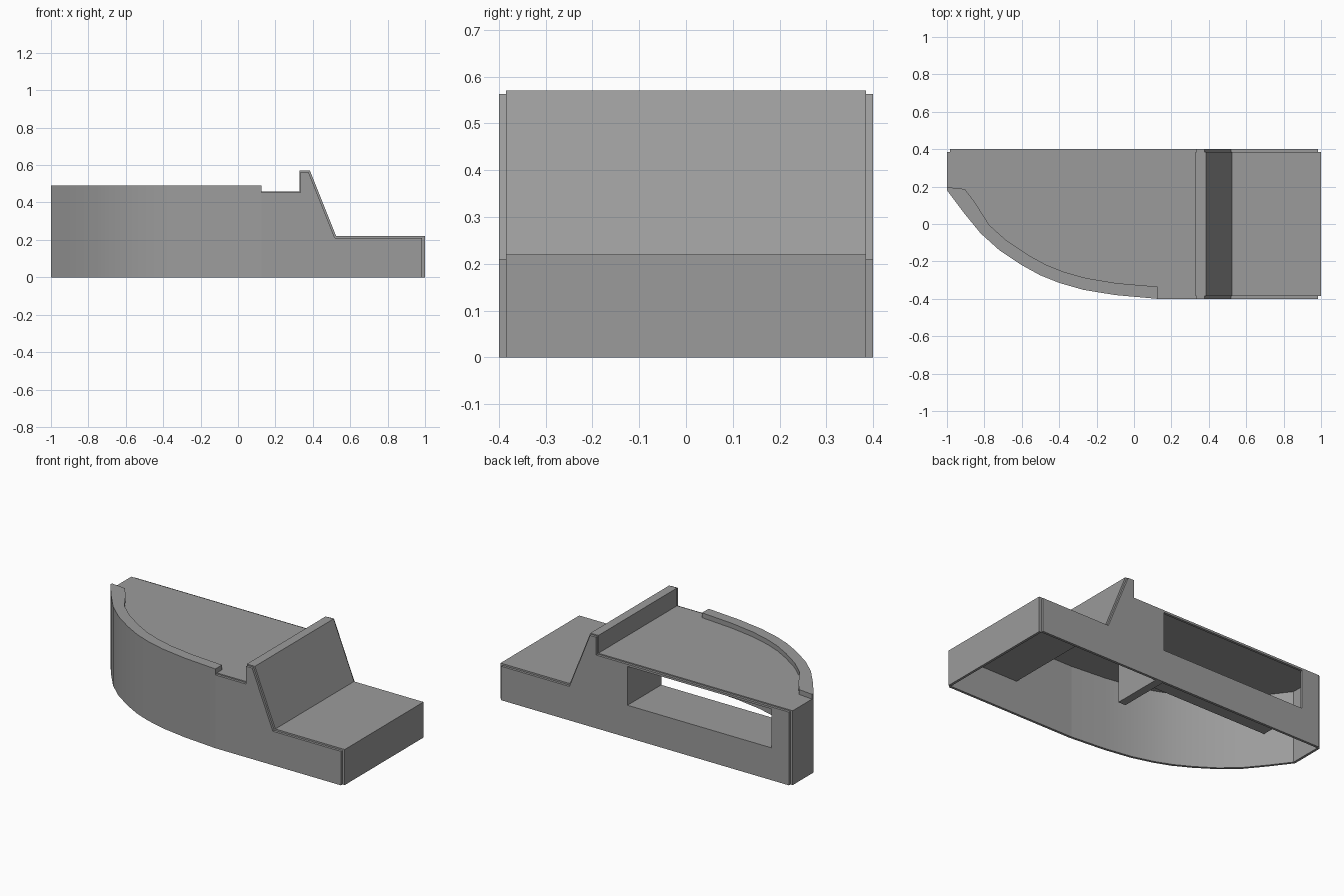
import bpy, bmesh, math
from mathutils import Vector

if "Cube" in bpy.data.objects:
    bpy.data.objects.remove(bpy.data.objects["Cube"])

T = 0.015  # panel thickness

grey = bpy.data.materials.new("dark_grey")
grey.diffuse_color = (0.33, 0.33, 0.33, 1)
grey.use_nodes = True
grey.node_tree.nodes["Principled BSDF"].inputs["Base Color"].default_value = grey.diffuse_color


def prism(name, pts, axis, a, b, smooth=False):
    """Extrude a 2D outline along 'y' (points are x,z) or 'z' (points are x,y)."""
    bm = bmesh.new()

    def place(p, d):
        return (p[0], d, p[1]) if axis == 'y' else (p[0], p[1], d)
    lo = [bm.verts.new(place(p, a)) for p in pts]
    hi = [bm.verts.new(place(p, b)) for p in pts]
    n = len(pts)
    caps = [bm.faces.new(lo), bm.faces.new(hi)]
    for i in range(n):
        j = (i + 1) % n
        bm.faces.new((lo[i], lo[j], hi[j], hi[i]))
    bmesh.ops.recalc_face_normals(bm, faces=bm.faces[:])
    bm.normal_update()
    bmesh.ops.triangulate(bm, faces=caps, ngon_method='EAR_CLIP')
    me = bpy.data.meshes.new(name)
    bm.to_mesh(me)
    bm.free()
    me.materials.append(grey)
    ob = bpy.data.objects.new(name, me)
    bpy.context.collection.objects.link(ob)
    if smooth:
        bpy.ops.object.select_all(action='DESELECT')
        ob.select_set(True)
        bpy.context.view_layer.objects.active = ob
        bpy.ops.object.shade_smooth_by_angle(angle=math.radians(25))
    return ob


def box(name, x0, x1, y0, y1, z0, z1):
    return prism(name, [(x0, y0), (x1, y0), (x1, y1), (x0, y1)], 'z', z0, z1)


def offset(pts, d):
    """Shift an open polyline to its left by d with mitred corners."""
    pts = [Vector(p) for p in pts]
    dirs = [(q - p).normalized() for p, q in zip(pts, pts[1:])]
    nrm = [Vector((-v.y, v.x)) for v in dirs]
    out = []
    for i, p in enumerate(pts):
        n0, n1 = nrm[max(i - 1, 0)], nrm[min(i, len(nrm) - 1)]
        m = (n0 + n1).normalized()
        out.append(tuple(p + m * (d / m.dot(n0))))
    return out


# Plan curve of the rounded front, from the left end to the straight part
curve = [(-1, 0.18), (-0.91, 0.06), (-0.82, -0.05), (-0.72, -0.14), (-0.60, -0.22),
         (-0.50, -0.275), (-0.40, -0.315), (-0.27, -0.352), (-0.10, -0.38), (0.125, -0.4)]
inner = offset(curve, T)
inner[0] = (-1 + T, 0.185)
inner[-1] = (0.125, -0.4 + T)

# Curved front wall
prism("curved_front_wall", curve + inner[::-1], 'z', 0, 0.475, True)

# Raised curb along the curved front
curb_in = offset(curve, 0.064)
curb_in[0] = (-0.905, 0.187)
curb_in[1] = (-0.85, 0.115)
curb_in[-1] = (0.125, -0.335)
curb = curve + curb_in[::-1] + [(-1, 0.197)]
prism("curb", curb, 'z', 0.455, 0.49, True)

# Desktop
desk = inner + [(0.345, -0.385), (0.345, 0.385), (-1, 0.385), (-1, 0.185)]
prism("desktop", desk, 'z', 0.445, 0.46)

# Riser, sloping panel, low top and right end as one folded shell
shell = [(1, 0), (1, 0.22), (0.525, 0.22), (0.385, 0.57), (0.33, 0.57), (0.33, 0.445)]
prism("stepped_shell", shell + offset(shell, T)[::-1], 'y', -0.385, 0.385)

# Side panels, slightly lower than the top panels
step = [(0.985, 0), (0.985, 0.21), (0.518, 0.21), (0.377, 0.563), (0.335, 0.563), (0.335, 0.453)]
prism("front_side_panel", step + [(0.125, 0.453), (0.125, 0)], 'y', -0.4, -0.385)
back = step + [(0.12, 0.453), (0.12, 0.2), (-0.865, 0.2), (-0.865, 0.453),
               (-0.985, 0.453), (-0.985, 0)]
prism("back_side_panel", back, 'y', 0.385, 0.4)
box("opening_top_rail", -0.865, 0.12, 0.385, 0.4, 0.44, 0.453)

# Left end panel
box("left_end_panel", -1, -1 + T, 0.18, 0.385, 0, 0.45)

# Storage recess: shelf and standing partition
box("shelf", -0.87, 0.12, 0.07, 0.385, 0.185, 0.2)
box("partition", 0.12, 0.17, 0.07, 0.385, 0, 0.445)
